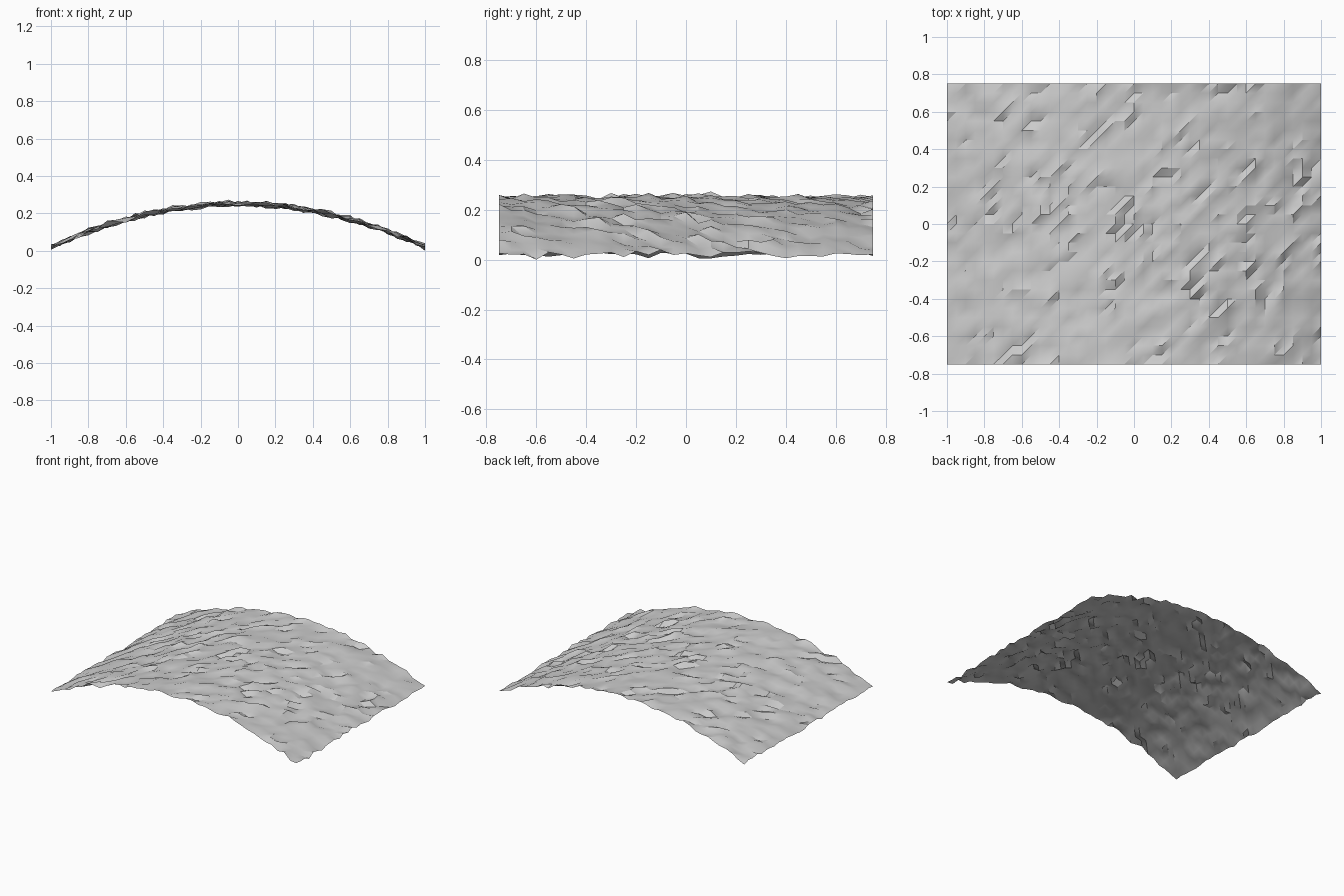
import bpy
import bmesh
import math
import random

cube = bpy.data.objects.get("Cube")
if cube:
    bpy.data.objects.remove(cube, do_unlink=True)

random.seed(7)
COLS, ROWS, STEP = 40, 30, 0.05

# Single stone-grey colour
grey = bpy.data.materials.new("stone_grey")
grey.use_nodes = True
colour = (0.6, 0.6, 0.6, 1)
grey.diffuse_color = colour
grey.node_tree.nodes["Principled BSDF"].inputs["Base Color"].default_value = colour


def arch_height(x):
    """Arched sheet with a little random roughness."""
    rough = max(-0.02, min(0.025, random.gauss(0, 0.0085)))
    return max(0.005, 0.257 - 0.23 * x * x + rough)


# Grid of points over the arch
bm = bmesh.new()
grid = []
for i in range(COLS + 1):
    x = (i - COLS / 2) * STEP
    grid.append([bm.verts.new((x, (j - ROWS / 2) * STEP, arch_height(x)))
                 for j in range(ROWS + 1)])

# Two triangles per cell, all split along the same diagonal
for i in range(COLS):
    for j in range(ROWS):
        a, b = grid[i][j], grid[i + 1][j]
        c, d = grid[i + 1][j + 1], grid[i][j + 1]
        bm.faces.new((a, b, c))
        bm.faces.new((a, c, d))

# Rest the lowest point on the ground
lowest = min(v.co.z for v in bm.verts)
bmesh.ops.translate(bm, verts=bm.verts[:], vec=(0, 0, -lowest))

mesh = bpy.data.meshes.new("arched_rough_sheet")
bm.to_mesh(mesh)
bm.free()
mesh.materials.append(grey)
sheet = bpy.data.objects.new("arched_rough_sheet", mesh)
bpy.context.collection.objects.link(sheet)

# Smooth shading with the steep creases kept sharp
bpy.context.view_layer.objects.active = sheet
sheet.select_set(True)
bpy.ops.object.shade_smooth_by_angle(angle=math.radians(30))
